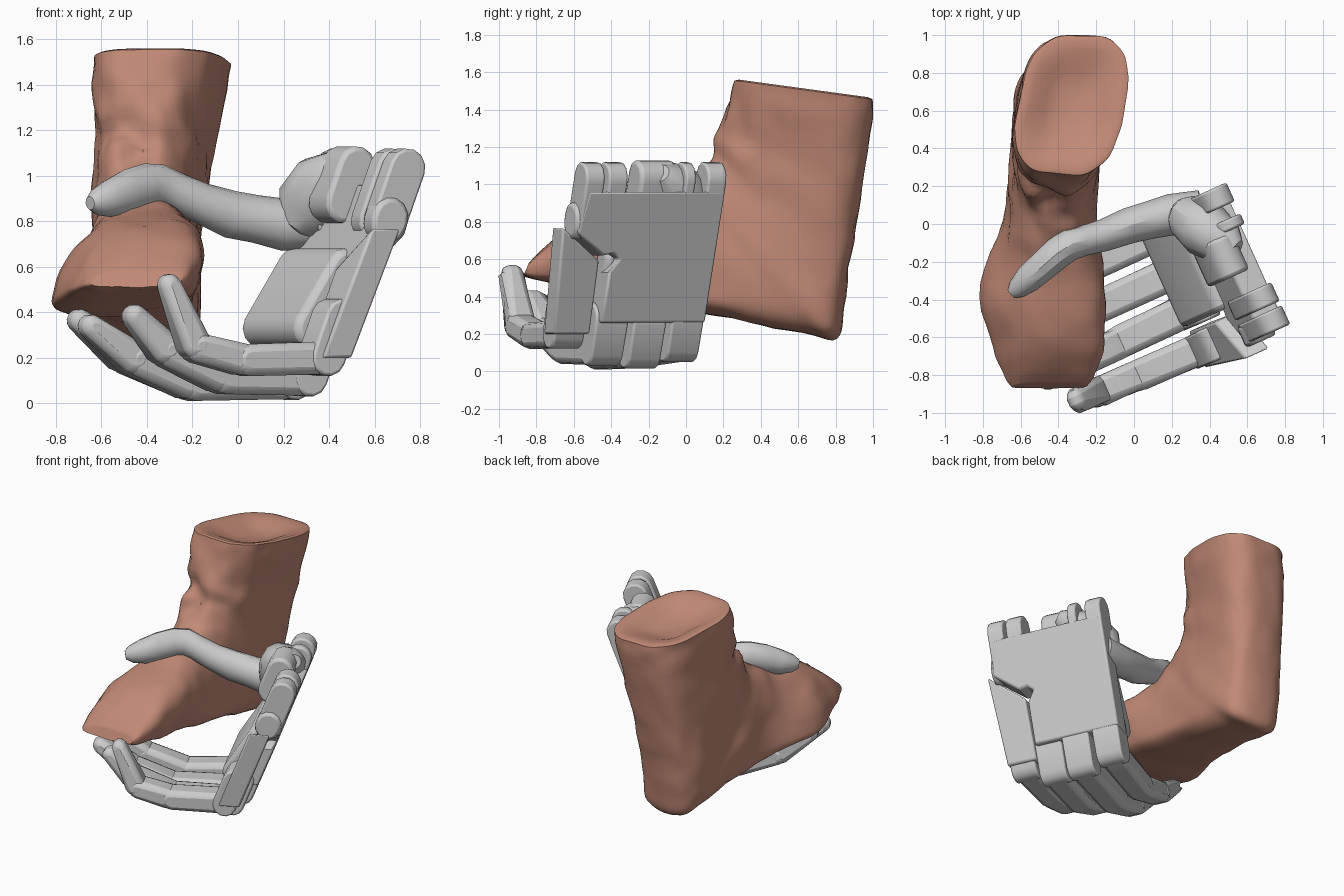
import bpy, bmesh, math
from mathutils import Vector, noise

if "Cube" in bpy.data.objects:
    bpy.data.objects.remove(bpy.data.objects["Cube"])


def W(a, b, z):
    """Hand frame (a = towards back of hand, b = across the palm) to world."""
    return Vector((.91 * a + .41 * b, .41 * a - .91 * b, z))


def make(name, verts, faces, bevel=0, angle=35, color=None):
    me = bpy.data.meshes.new(name)
    me.from_pydata([tuple(v) for v in verts], [], faces)
    bm = bmesh.new()
    bm.from_mesh(me)
    bmesh.ops.recalc_face_normals(bm, faces=bm.faces)
    bm.to_mesh(me)
    bm.free()
    ob = bpy.data.objects.new(name, me)
    bpy.context.collection.objects.link(ob)
    bpy.ops.object.select_all(action='DESELECT')
    ob.select_set(True)
    bpy.context.view_layer.objects.active = ob
    bpy.ops.object.shade_smooth_by_angle(angle=math.radians(angle))
    if bevel:
        m = ob.modifiers.new("bevel", 'BEVEL')
        m.width, m.segments, m.limit_method = bevel, 2, 'ANGLE'
        m.angle_limit = math.radians(45)
    if color:
        mat = bpy.data.materials.new(name)
        mat.diffuse_color = color
        mat.use_nodes = True
        mat.node_tree.nodes["Principled BSDF"].inputs["Base Color"].default_value = mat.diffuse_color
        me.materials.append(mat)
    return ob


def loft(name, rings, **kw):
    n = len(rings[0])
    verts = [v for r in rings for v in r]
    faces = [(i * n + j, i * n + (j + 1) % n, (i + 1) * n + (j + 1) % n, (i + 1) * n + j)
             for i in range(len(rings) - 1) for j in range(n)]
    faces += [tuple(range(n)), tuple(range(len(verts) - n, len(verts)))]
    return make(name, verts, faces, **kw)


def bar(name, p0, p1, r0, r1, b0, b1, w0, w1, bevel=.02):
    """Tapered stadium in the (a, z) plane, widened across b."""
    p0, p1 = Vector(p0), Vector(p1)
    d = (p1 - p0).normalized()
    n = Vector((-d.y, d.x))
    prof = []
    for p, r, b, w, s in ((p1, r1, b1, w1, 90), (p0, r0, b0, w0, -90)):
        for k in range(7):
            t = math.radians(s - 30 * k)
            prof.append((p + d * r * math.cos(t) + n * r * math.sin(t), b, w))
    loft(name, [[W(q.x, b + s * w, q.y) for q, b, w in prof] for s in (-1, 1)], bevel=bevel)


def back(z):
    """Position of the back of the hand at height z."""
    return .152 + .38 * z


def plate(name, outline, t0, t1, bevel=.012):
    """Flat piece lying in the sloping plane of the palm; outline is (b, z)."""
    loft(name, [[W(back(z) - t, b, z) for b, z in outline] for t in (t0, t1)], bevel=bevel)


def tube(name, pts, sides=12):
    """Round limb through (x, y, z, height radius, side radius)."""
    P = [Vector(p[:3]) for p in pts]
    rings = []
    for i, p in enumerate(pts):
        t = (P[min(i + 1, len(P) - 1)] - P[max(i - 1, 0)]).normalized()
        s = t.cross(Vector((0, 0, 1))).normalized()
        u = s.cross(t)
        rings.append([P[i] + u * p[3] * math.cos(k * math.tau / sides)
                      + s * p[4] * math.sin(k * math.tau / sides) for k in range(sides)])
    loft(name, rings, angle=32)


# Boot: rings fan from the shaft top round the heel to the toe
# (front y, front z, back y, back z, front x, back x, half width, shift of widest point)
R = [(.26, 1.555, .995, 1.455, -.38, -.28, .28, -.15),
     (.23, 1.44, .99, 1.35, -.40, -.29, .27, -.15),
     (.19, 1.26, .95, 1.05, -.41, -.33, .245, 0),
     (.13, 1.13, .90, .70, -.42, -.37, .24, 0),
     (.07, 1.06, .84, .34, -.42, -.39, .235, .1),
     (.02, 1.01, .80, .18, -.42, -.39, .235, .15),
     (-.05, .96, .63, .205, -.42, -.41, .235, .2),
     (-.16, .90, .15, .30, -.42, -.44, .24, .35),
     (-.38, .82, -.30, .385, -.39, -.53, .305, .5),
     (-.62, .75, -.66, .455, -.38, -.48, .285, .5),
     (-.76, .66, -.82, .49, -.40, -.47, .24, .4),
     (-.84, .58, -.87, .51, -.42, -.47, .20, .2)]


def catmull(i, t):
    q = [R[max(0, min(len(R) - 1, i + k))] for k in (-1, 0, 1, 2)]
    return [.5 * (2 * b + (c - a) * t + (2 * a - 5 * b + 4 * c - d) * t * t
                  + (3 * b - a - 3 * c + d) * t ** 3) for a, b, c, d in zip(*q)]


def spow(v, e):
    return math.copysign(abs(v) ** e, v)


def boot_ring(r, scale=1, drop=0, n=56):
    fy, fz, by, bz, fx, bx, hw, low = r
    f, b = Vector((fx, fy, fz)), Vector((bx, by, bz))
    ax = (f - b) / 2
    c = (f + b) / 2
    out = []
    for k in range(n):
        t = k * math.tau / n
        co, si = math.cos(t), math.sin(t)
        e = .85 if co > 0 else .48
        h = spow(co, e) * (1 + low if co > 0 else 1 - low) - low
        v = ax * h + Vector((hw * spow(si, .68), 0, 0))
        p = c + v * scale - Vector((0, 0, drop))
        crease = max(0, 1 - (p - Vector((-.42, .15, 1.15))).length / .35)
        k2 = noise.noise(p * 3.2) * .02 + noise.noise(p * 8) * (.014 + .07 * crease)
        out.append(p + v.normalized() * k2 * scale)
    return out


rings = [boot_ring(R[0], s, d) for s, d in
         ((.06, .07), (.3, .065), (.5, .045), (.65, .02), (.8, .005), (.94, -.008))]
for i in range(len(R) - 1):
    rings += [boot_ring(catmull(i, k / 5)) for k in range(5)]
rings += [boot_ring(R[-1], s) for s in (1, .8, .4, .1)]
loft("boot", rings, angle=50, color=(.53, .25, .18, 1))

# Palm: main plate, outer strip set slightly forward, and inner pads
plate("palm_plate", [(0, .26), (.61, .26), (.61, .53), (.56, .60), (.60, .63), (.66, .62),
                     (.83, .74), (.80, .96), (.0, .96)], 0, .15)
plate("outer_palm_strip", [(.64, .2), (.85, .2), (.895, .77), (.65, .59)], .06, .20)
bar("palm_pad", (.25, .61), (.09, .33), .07, .085, .31, .31, .30, .30, .03)
bar("wrist_side_boss", (.355, .79), (.365, .82), .085, .085, .785, .785, .06, .06)

# Wrist hinge lugs, flush with the back of the hand
for i, (b, w) in enumerate(((.77, .055), (.635, .055), (.055, .055), (.21, .03))):
    bar(f"wrist_lug_{i}", (.363, .80), (.453, 1.035), .085, .085, b, b, w, w, .012)
bar("wrist_center_tab", (.31, .88), (.37, 1.04), .09, .09, .36, .36, .11, .11)

# Thumb: base mound, tapered limb and bent tip
tube("thumb_mound", [(.54, -.14, 1.06, .05, .06), (.48, -.10, 1.03, .10, .12),
                     (.38, -.03, .95, .16, .15), (.31, .02, .86, .16, .13),
                     (.27, .04, .78, .10, .11), (.25, .04, .75, .05, .06)])
tube("thumb", [(.36, .08, .79, .11, .10), (.20, .05, .785, .115, .11),
               (.08, .02, .81, .105, .10), (-.03, -.01, .83, .105, .095),
               (-.16, -.06, .88, .09, .085), (-.27, -.09, .93, .085, .08),
               (-.34, -.11, .955, .095, .085), (-.40, -.15, .955, .10, .085),
               (-.48, -.22, .93, .10, .08), (-.56, -.29, .90, .085, .075),
               (-.62, -.345, .885, .06, .055), (-.65, -.37, .88, .03, .03)])

# Fingers: (a, z) of middle joint, end joint, tip; knuckle z and forward shift;
# b at base and tip; size
fingers = {
    "index": ([(-.32, .10), (-.60, .20), (-.83, .37)], .13, 0, .10, .12, .98),
    "middle": ([(-.38, .085), (-.65, .19), (-.87, .345)], .095, 0, .32, .33, 1.0),
    "ring": ([(-.33, .115), (-.60, .23), (-.76, .39)], .11, .03, .53, .56, 1.0),
    "outer": ([(-.31, .19), (-.54, .245), (-.665, .53)], .20, .075, .75, .725, .95),
}
for name, (J, kz, fwd, bs, bt, k) in fingers.items():
    J = [Vector((back(kz) - .088 - fwd, kz))] + [Vector(j) for j in J]
    B = [bs, bs + (bt - bs) * .4, bs + (bt - bs) * .7, bt]
    bar(name + "_metacarpal_end", J[0] + Vector((.068, .18)), J[0], .08, .08,
        bs, bs, .097 * k, .094 * k, .012)
    for i, (r0, r1, w0, w1) in enumerate(((.076, .074, .09, .086), (.073, .068, .085, .08),
                                          (.072, .05, .082, .058))):
        d = (J[i + 1] - J[i]).normalized()
        bar(f"{name}_segment_{i}", J[i] + d * .02, J[i + 1] - d * .01,
            r0 * k, r1 * k, B[i], B[i + 1], w0 * k, w1 * k, .035)
